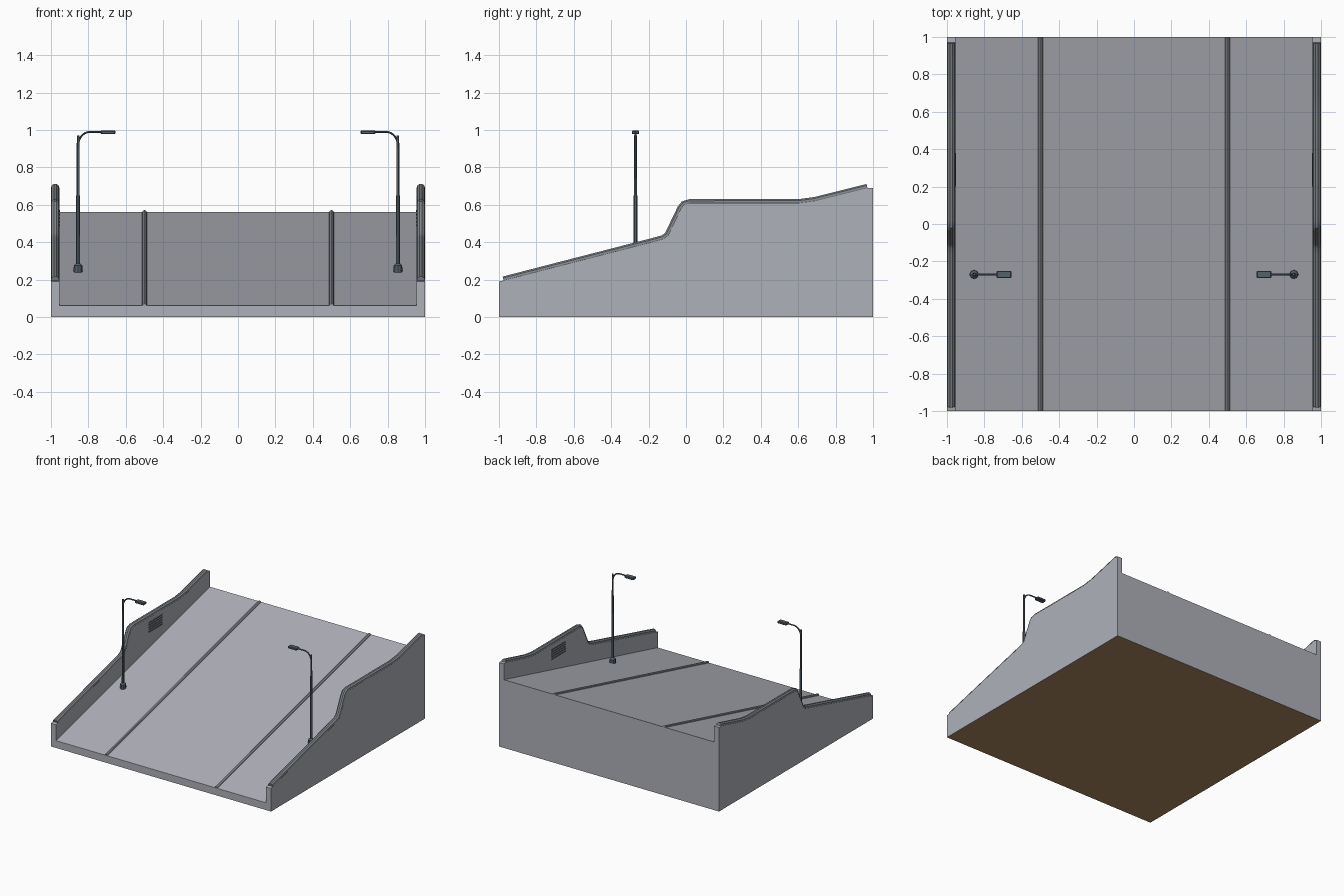
import bpy, bmesh
from mathutils import Vector

cube = bpy.data.objects.get("Cube")
if cube:
    bpy.data.objects.remove(cube, do_unlink=True)


def material(name, rgb):
    m = bpy.data.materials.new(name)
    m.use_nodes = True
    m.diffuse_color = (*rgb, 1)
    node = next(n for n in m.node_tree.nodes if n.type == 'BSDF_PRINCIPLED')
    node.inputs["Base Color"].default_value = (*rgb, 1)
    return m


concrete = material("concrete", (0.43, 0.44, 0.49))
soil = material("brown_soil", (0.42, 0.25, 0.12))
joint = material("joint_grey", (0.35, 0.36, 0.39))
rail_metal = material("rail_grey", (0.21, 0.23, 0.25))
lamp_metal = material("lamp_slate", (0.09, 0.12, 0.15))
vent_grey = material("vent_grey", (0.12, 0.13, 0.15))


def finish(name, bm, mats):
    bmesh.ops.recalc_face_normals(bm, faces=bm.faces)
    me = bpy.data.meshes.new(name)
    for m in mats:
        me.materials.append(m)
    # Downward faces take the second colour, if there is one
    for f in bm.faces:
        f.material_index = 1 if len(mats) > 1 and f.normal.z < -0.9 else 0
    bm.to_mesh(me)
    bm.free()
    ob = bpy.data.objects.new(name, me)
    bpy.context.collection.objects.link(ob)
    return ob


def prism(name, profile, x0, x1, mats):
    """Extrude a (y, z) outline along x."""
    bm = bmesh.new()
    face = bm.faces.new([bm.verts.new((x0, y, z)) for y, z in profile])
    new = bmesh.ops.extrude_face_region(bm, geom=[face])["geom"]
    verts = [v for v in new if isinstance(v, bmesh.types.BMVert)]
    bmesh.ops.translate(bm, verts=verts, vec=(x1 - x0, 0, 0))
    return finish(name, bm, mats)


def box(name, lo, hi, mat):
    profile = [(lo[1], lo[2]), (hi[1], lo[2]), (hi[1], hi[2]), (lo[1], hi[2])]
    return prism(name, profile, lo[0], hi[0], [mat])


def smooth(ob):
    bpy.ops.object.select_all(action='DESELECT')
    ob.select_set(True)
    bpy.context.view_layer.objects.active = ob
    bpy.ops.object.shade_smooth_by_angle()


def tube(name, points, radius, mat):
    """Round bar along a path, turned into a mesh."""
    cu = bpy.data.curves.new(name, 'CURVE')
    cu.dimensions = '3D'
    cu.bevel_depth = radius
    cu.bevel_resolution = 3
    cu.use_fill_caps = True
    sp = cu.splines.new('POLY')
    sp.points.add(len(points) - 1)
    for p, co in zip(sp.points, points):
        p.co = (*co, 1)
    cu.materials.append(mat)
    ob = bpy.data.objects.new(name, cu)
    bpy.context.collection.objects.link(ob)
    bpy.ops.object.select_all(action='DESELECT')
    ob.select_set(True)
    bpy.context.view_layer.objects.active = ob
    bpy.ops.object.convert(target='MESH')
    ob = bpy.context.view_layer.objects.active
    ob.name = name
    smooth(ob)
    return ob


def cone(name, base, r1, r2, height, sides, mat):
    bm = bmesh.new()
    bmesh.ops.create_cone(bm, cap_ends=True, segments=sides,
                          radius1=r1, radius2=r2, depth=height)
    bmesh.ops.translate(bm, verts=bm.verts,
                        vec=Vector(base) + Vector((0, 0, height / 2)))
    ob = finish(name, bm, [mat])
    smooth(ob)
    return ob


WALL = 0.955          # inner face of the side walls
LAMP_X, LAMP_Y = 0.855, -0.27

# Sloped road deck
prism("road_deck", [(-1, 0), (1, 0), (1, 0.56), (-1, 0.06)],
      -WALL, WALL, [concrete, soil])

# Top line of the side walls
crest = [(-0.975, 0.195), (-0.16, 0.405), (-0.12, 0.417), (-0.095, 0.435),
         (-0.025, 0.58), (-0.01, 0.6), (0.02, 0.608), (0.6, 0.608),
         (0.69, 0.62), (0.97, 0.69)]

for side, s in (("left", 1), ("right", -1)):
    # Side wall and the round handrail along its crest
    prism(side + "_wall", [(-1, 0), (-1, 0.19)] + crest + [(1, 0.69), (1, 0)],
          s * WALL, s, [concrete, soil])
    tube(side + "_handrail", [(s * 0.9775, y, z) for y, z in crest],
         0.0228, rail_metal)

    # Rounded joint running up the deck
    tube(side + "_deck_joint", [(s * 0.5, -0.998, 0.06), (s * 0.5, 0.998, 0.559)],
         0.0125, joint)

    # Slatted vent on the inner wall face
    for i in range(5):
        z = 0.485 + i * 0.019
        box(f"{side}_vent_slat_{i + 1}", (s * WALL, 0.2, z),
            (s * (WALL - 0.003), 0.38, z + 0.01), vent_grey)

    # Street lamp: foot, stepped pole, bent arm and flat head
    x = s * LAMP_X
    cone(side + "_lamp_foot", (x, LAMP_Y, 0.235), 0.024, 0.023, 0.04, 8, lamp_metal)
    cone(side + "_lamp_collar", (x, LAMP_Y, 0.275), 0.023, 0.011, 0.012, 8, lamp_metal)
    cone(side + "_lower_pole", (x, LAMP_Y, 0.28), 0.0105, 0.01, 0.37, 12, lamp_metal)
    cone(side + "_upper_pole", (x, LAMP_Y, 0.65), 0.008, 0.007, 0.32, 12, lamp_metal)
    arm = [(0.855, 0.93), (0.846, 0.953), (0.835, 0.97), (0.82, 0.982),
           (0.8, 0.989), (0.73, 0.989)]
    tube(side + "_lamp_arm", [(s * ax, LAMP_Y, az) for ax, az in arm],
         0.0055, lamp_metal)
    head = box(side + "_lamp_head", (s * 0.655, LAMP_Y - 0.02, 0.977),
               (s * 0.735, LAMP_Y + 0.02, 0.996), lamp_metal)
    bevel = head.modifiers.new("soft_edges", 'BEVEL')
    bevel.width = 0.004
    bevel.segments = 1
